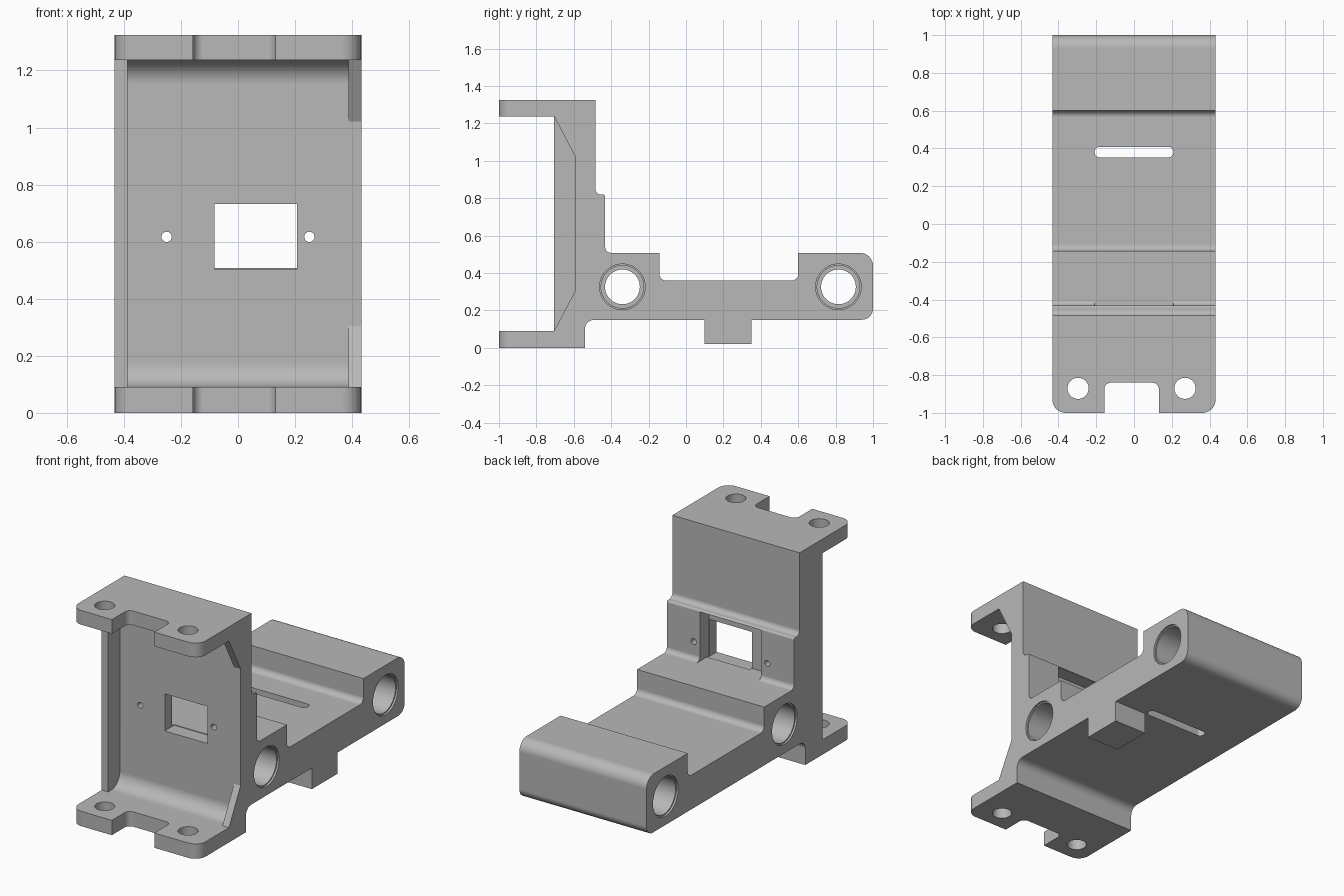
import bpy, bmesh, math
from mathutils import Vector

if "Cube" in bpy.data.objects:
    bpy.data.objects.remove(bpy.data.objects["Cube"])

W = 0.432          # half width
H = 1.324          # full height

grey = bpy.data.materials.new("plain_grey")
grey.use_nodes = True
grey.diffuse_color = (0.48, 0.48, 0.48, 1)
grey.node_tree.nodes["Principled BSDF"].inputs["Base Color"].default_value = (0.48, 0.48, 0.48, 1)


def rounded(corners, segs=8):
    """Outline from (u, v[, radius]) corners, filleting those with a radius."""
    out, n = [], len(corners)
    for i, c in enumerate(corners):
        p = Vector(c[:2])
        if len(c) == 2:
            out.append(p)
            continue
        a = (Vector(corners[i - 1][:2]) - p).normalized()
        b = (Vector(corners[(i + 1) % n][:2]) - p).normalized()
        half = a.angle(b) / 2
        centre = p + (a + b).normalized() * c[2] / math.sin(half)
        start = p + a * c[2] / math.tan(half) - centre
        end = p + b * c[2] / math.tan(half) - centre
        sweep = start.angle_signed(end)
        for k in range(segs + 1):
            t = -sweep * k / segs
            out.append(centre + Vector((start.x * math.cos(t) - start.y * math.sin(t),
                                        start.x * math.sin(t) + start.y * math.cos(t))))
    return out


def circle(u, v, r, n=48):
    return [Vector((u + r * math.cos(math.tau * k / n), v + r * math.sin(math.tau * k / n)))
            for k in range(n)]


def box(u0, u1, v0, v1, r=None):
    corners = [(u0, v0), (u1, v0), (u1, v1), (u0, v1)]
    return rounded([c + (r,) for c in corners] if r else corners)


def prism(name, outline, axis, lo, hi):
    """Extrude a flat outline along one axis."""
    place = {"x": lambda p, t: (t, p.x, p.y),
             "y": lambda p, t: (p.x, t, p.y),
             "z": lambda p, t: (p.x, p.y, t)}[axis]
    bm = bmesh.new()
    face = bm.faces.new([bm.verts.new(place(p, lo)) for p in outline])
    ext = bmesh.ops.extrude_face_region(bm, geom=[face])
    shift = Vector(place(Vector((0, 0)), hi - lo))
    bmesh.ops.translate(bm, vec=shift, verts=[v for v in ext["geom"] if isinstance(v, bmesh.types.BMVert)])
    bmesh.ops.recalc_face_normals(bm, faces=bm.faces)
    mesh = bpy.data.meshes.new(name)
    bm.to_mesh(mesh)
    bm.free()
    mesh.materials.append(grey)
    obj = bpy.data.objects.new(name, mesh)
    bpy.context.collection.objects.link(obj)
    return obj


tools = []


def combine(operation, *args):
    tool = prism(*args)
    tool.hide_render = True
    mod = body.modifiers.new(tool.name, "BOOLEAN")
    mod.operation, mod.solver, mod.object = operation, "EXACT", tool
    tools.append(tool)


# Side profile: two flanges, upright plate, stepped arm
side = rounded([
    (-1, 0), (-0.54, 0), (-0.54, 0.15, 0.05), (1, 0.15, 0.06), (1, 0.508, 0.07),
    (0.6, 0.508), (0.6, 0.36, 0.035), (-0.142, 0.36, 0.035), (-0.142, 0.508),
    (-0.432, 0.508, 0.03), (-0.432, 0.82, 0.012), (-0.485, 0.82, 0.03), (-0.485, H),
    (-1, H), (-1, 1.237), (-0.705, 1.237), (-0.705, 0.091), (-1, 0.091)])
body = prism("bracket_body", side, "x", -W, W)

# Plan outline: rounded flange corners and front notch
plan = rounded([
    (-W, -1, 0.07), (-0.157, -1), (-0.157, -0.84, 0.035), (0.132, -0.84, 0.035),
    (0.132, -1), (W, -1, 0.07), (W, 1.1), (-W, 1.1)])
combine("INTERSECT", "plan_outline", plan, "z", -0.1, H + 0.1)

# Channel between side walls, with filleted ends
channel = rounded([(-0.8, 0.091), (-0.592, 0.091, 0.085), (-0.592, 1.237, 0.085), (-0.8, 1.237)])
combine("DIFFERENCE", "channel_cut", channel, "x", -0.388, 0.388)

# Left side wall is cut away, leaving sloped ends
slope = rounded([(-0.705, 0.091), (-0.592, 0.305), (-0.592, 1.022), (-0.705, 1.237),
                 (-0.75, 1.2), (-0.75, 0.13)])
combine("DIFFERENCE", "wall_cut", slope, "x", 0.35, 0.5)

# Rear pocket, window and two small screw holes
combine("DIFFERENCE", "pocket_cut", box(-0.208, 0.208, 0.508, 0.81), "y", -0.52, -0.4)
combine("DIFFERENCE", "window_cut", box(-0.083, 0.206, 0.504, 0.732), "y", -0.7, -0.5)
for x in (-0.25, 0.25):
    combine("DIFFERENCE", "screw_hole", circle(x, 0.617, 0.018, 24), "y", -0.7, -0.3)

# Cross bores with wider seats at both ends
for y in (-0.34, 0.815):
    combine("DIFFERENCE", "bore", circle(y, 0.326, 0.093), "x", -0.6, 0.6)
    for s in (-1, 1):
        for r, depth in ((0.114, 0.22), (0.122, 0.012)):
            ends = sorted((s * (W - depth), s * 0.55))
            combine("DIFFERENCE", "bore_seat", circle(y, 0.326, r), "x", *ends)

# Flange bolt holes
for x in (-0.296, 0.27):
    combine("DIFFERENCE", "flange_hole", circle(x, -0.87, 0.056), "z", -0.1, H + 0.1)

# Slot through the arm and the tab below it
combine("DIFFERENCE", "arm_slot", box(-0.208, 0.208, 0.353, 0.408, 0.024), "z", 0, 0.45)
combine("UNION", "lower_tab", box(0.21, W, 0.1, 0.35), "z", 0.02, 0.2)

# Bake the cuts and remove the tools
bpy.context.view_layer.update()
deps = bpy.context.evaluated_depsgraph_get()
final = bpy.data.meshes.new_from_object(body.evaluated_get(deps))
body.modifiers.clear()
body.data = final
final.materials.clear()
final.materials.append(grey)
for poly in final.polygons:
    poly.material_index = 0
for tool in tools:
    bpy.data.objects.remove(tool)

# Smooth fillets, crisp edges
bpy.ops.object.select_all(action="DESELECT")
body.select_set(True)
bpy.context.view_layer.objects.active = body
bpy.ops.object.shade_smooth_by_angle(angle=math.radians(25))
weighted = body.modifiers.new("flat_face_normals", "WEIGHTED_NORMAL")
weighted.keep_sharp = True
